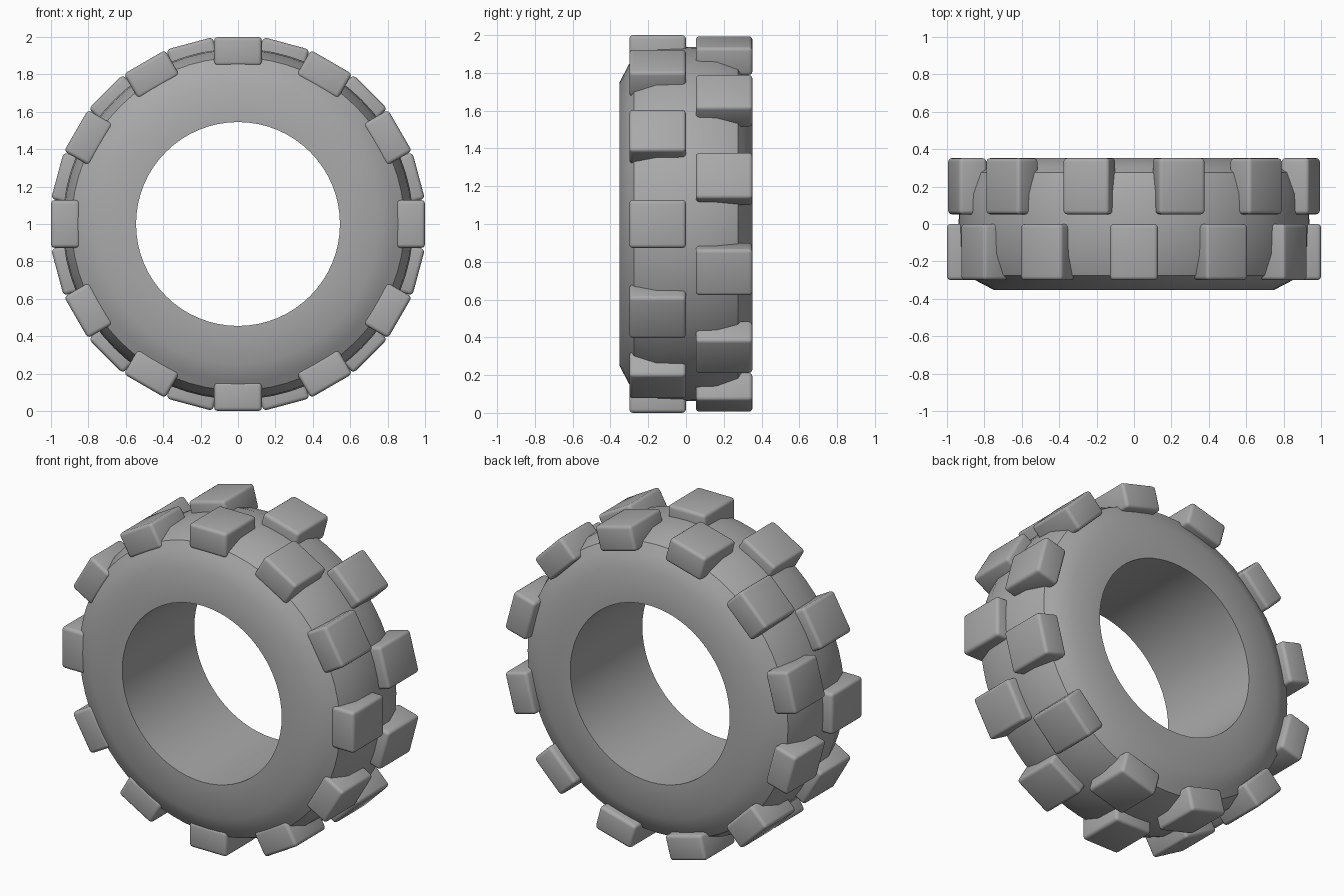
import bpy, bmesh, math
from mathutils import Matrix, Vector

cube = bpy.data.objects.get("Cube")
if cube:
    bpy.data.objects.remove(cube, do_unlink=True)

rubber = bpy.data.materials.new("grey_rubber")
rubber.use_nodes = True
GREY = (0.4, 0.4, 0.4, 1)
rubber.diffuse_color = GREY
rubber.node_tree.nodes["Principled BSDF"].inputs["Base Color"].default_value = GREY

CENTRE = Vector((0, 0, 1))


def add_object(name, bm, angle):
    bmesh.ops.recalc_face_normals(bm, faces=bm.faces)
    mesh = bpy.data.meshes.new(name)
    bm.to_mesh(mesh)
    bm.free()
    mesh.materials.append(rubber)
    obj = bpy.data.objects.new(name, mesh)
    bpy.context.collection.objects.link(obj)
    bpy.ops.object.select_all(action="DESELECT")
    obj.select_set(True)
    bpy.context.view_layer.objects.active = obj
    bpy.ops.object.shade_smooth_by_angle(angle=math.radians(angle))
    return obj


# Tyre body: a closed (radius, y) profile spun around the axle
half = [(0.545, 0.352), (0.75, 0.352), (0.84, 0.305), (0.89, 0.275), (0.932, 0.16)]
profile = half + [(0.938, 0)] + [(r, -y) for r, y in reversed(half)]
SEGMENTS = 64
bm = bmesh.new()
rings = []
for i in range(SEGMENTS):
    a = 2 * math.pi * i / SEGMENTS
    rings.append([bm.verts.new(CENTRE + Vector((r * math.sin(a), y, r * math.cos(a))))
                  for r, y in profile])
for i, ring in enumerate(rings):
    after = rings[(i + 1) % SEGMENTS]
    for j in range(len(profile)):
        k = (j + 1) % len(profile)
        bm.faces.new((ring[j], ring[k], after[k], after[j]))
add_object("tyre_body", bm, 30)


# Tread lugs: two staggered rows of twelve rounded blocks
def lug_row(name, y_mid, offset):
    bm = bmesh.new()
    for i in range(12):
        turn = Matrix.Rotation(math.radians(30 * i + offset), 4, "Y")
        place = (Matrix.Translation(CENTRE) @ turn
                 @ Matrix.Translation((0, y_mid, 0.923))
                 @ Matrix.Diagonal((0.255, 0.3, 0.154, 1)))
        bmesh.ops.create_cube(bm, size=1, matrix=place)
    bmesh.ops.bevel(bm, geom=bm.edges[:], offset=0.02, segments=3,
                    profile=0.5, affect="EDGES")
    add_object(name, bm, 60)


lug_row("front_tread_lugs", -0.15, 0)
lug_row("back_tread_lugs", 0.202, 15)
